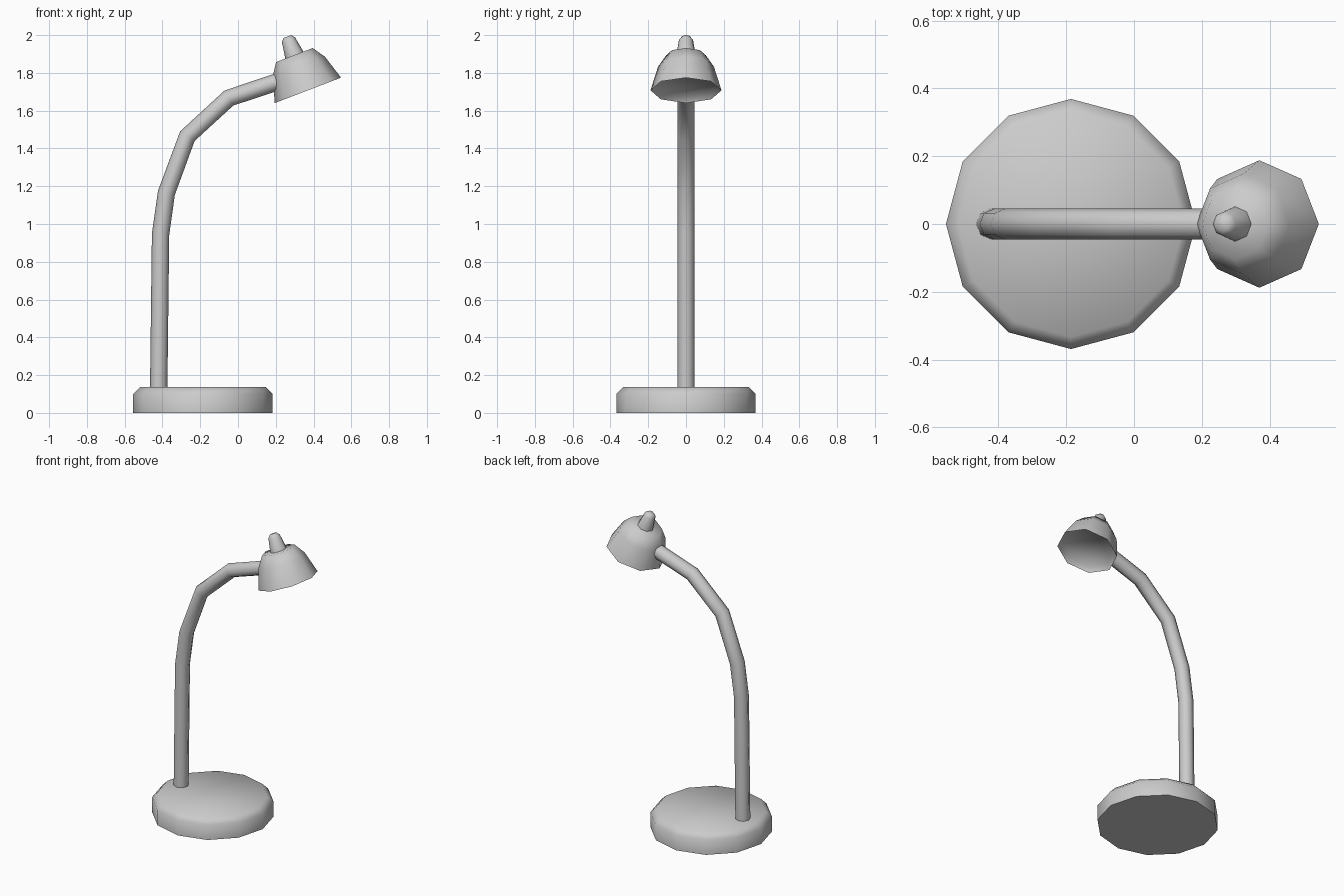
import bpy, math
from mathutils import Vector

if "Cube" in bpy.data.objects:
    bpy.data.objects.remove(bpy.data.objects["Cube"])


def tube(name, centres, normals, radii, sides, angle):
    """Skin rings of vertices along a path in the XZ plane and cap both ends."""
    verts, faces = [], []
    for c, n, r in zip(centres, normals, radii):
        n = Vector(n).normalized()
        side = Vector((n.z, 0, -n.x))
        for k in range(sides):
            a = 2 * math.pi * k / sides
            verts.append(Vector(c) + side * r * math.cos(a) + Vector((0, r * math.sin(a), 0)))
    for i in range(len(centres) - 1):
        for k in range(sides):
            a, b = i * sides + k, i * sides + (k + 1) % sides
            faces.append((a, b, b + sides, a + sides))
    faces.append(tuple(reversed(range(sides))))
    faces.append(tuple(range(len(verts) - sides, len(verts))))
    mesh = bpy.data.meshes.new(name)
    mesh.from_pydata(verts, [], faces)
    obj = bpy.data.objects.new(name, mesh)
    bpy.context.collection.objects.link(obj)
    bpy.ops.object.select_all(action='DESELECT')
    obj.select_set(True)
    bpy.context.view_layer.objects.active = obj
    bpy.ops.object.shade_smooth_by_angle(angle=math.radians(angle))
    return obj


def lathe(name, origin, axis, profile, sides, angle):
    """Revolve (radius, height) pairs around an axis."""
    origin, axis = Vector(origin), Vector(axis).normalized()
    return tube(name, [origin + axis * h for _, h in profile],
                [axis] * len(profile), [r for r, _ in profile], sides, angle)


# Round base with a chamfered top edge
lathe("base", (-0.186, 0, 0), (0, 0, 1),
      [(0.369, 0), (0.369, 0.1), (0.333, 0.136)], 12, 50)

# Bent stem, with mitred rings at each bend
path = [Vector((x, 0, z)) for x, z in
        [(-0.42, 0.12), (-0.41, 0.945), (-0.379, 1.165),
         (-0.268, 1.465), (-0.048, 1.667), (0.25, 1.766)]]
normals = []
for i, p in enumerate(path):
    before = (p - path[i - 1]).normalized() if i else Vector()
    after = (path[i + 1] - p).normalized() if i < len(path) - 1 else Vector()
    normals.append(before + after)
tube("stem", path, normals, [0.046] * len(path), 8, 50)

# Tilted lamp head: shade with a shallow recess underneath, and its top knob
tilt = math.radians(21)
axis = (-math.sin(tilt), 0, math.cos(tilt))
head = (0.37, 0, 1.7075)
lathe("shade", head, axis,
      [(0.165, 0.03), (0.188, 0), (0.148, 0.134), (0.104, 0.2)], 8, 60)
lathe("shade_knob", head, axis,
      [(0.053, 0.19), (0.037, 0.287), (0.022, 0.305)], 8, 60)
